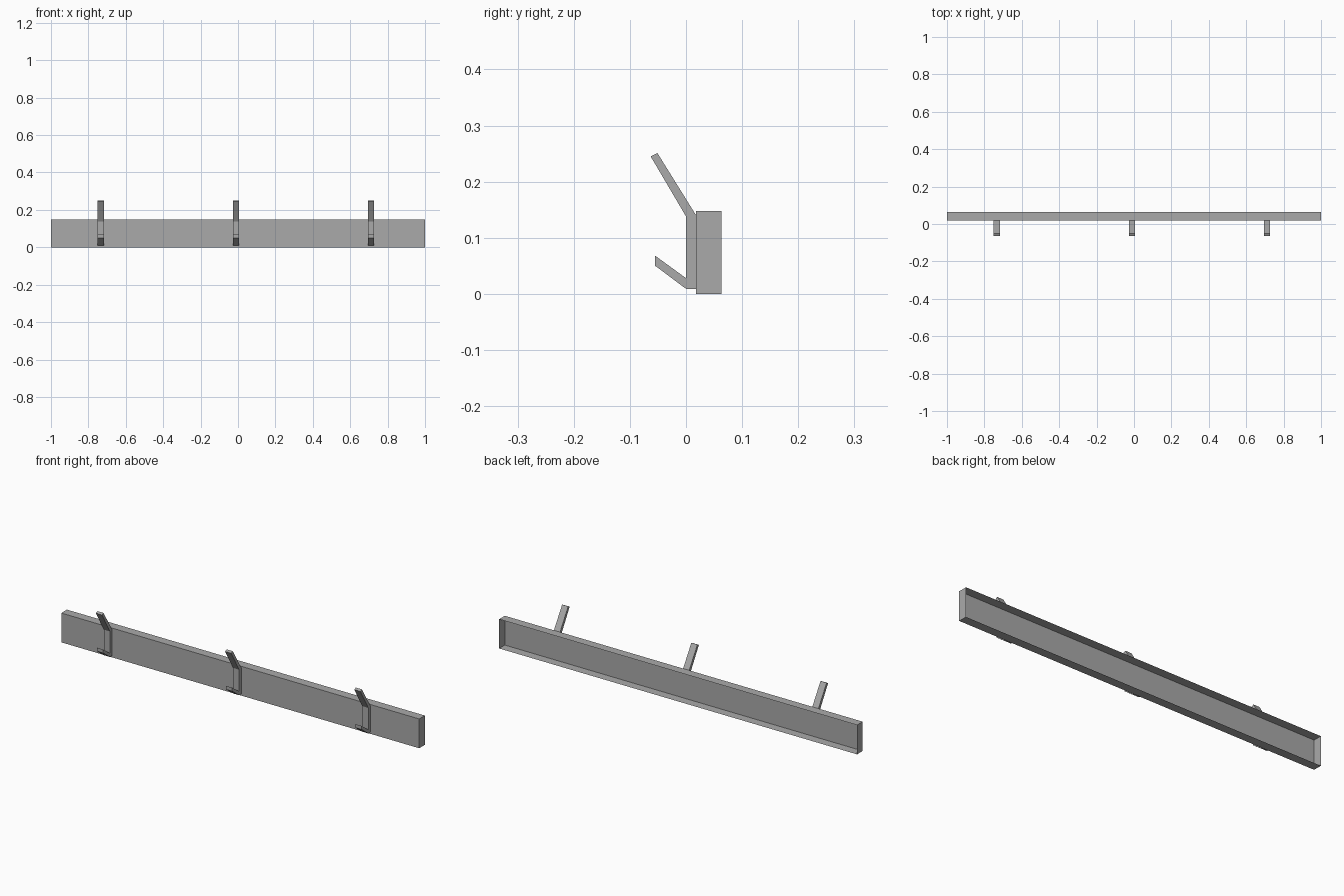
import bpy, bmesh
from mathutils import Vector

old = bpy.data.objects.get("Cube")
if old:
    bpy.data.objects.remove(old, do_unlink=True)

# Single grey finish
grey = bpy.data.materials.new("mid_grey")
grey.use_nodes = True
colour = (0.4, 0.4, 0.4, 1)
grey.diffuse_color = colour
grey.node_tree.nodes["Principled BSDF"].inputs["Base Color"].default_value = colour


def add_object(name, bm):
    mesh = bpy.data.meshes.new(name)
    bm.to_mesh(mesh)
    bm.free()
    mesh.materials.append(grey)
    obj = bpy.data.objects.new(name, mesh)
    bpy.context.collection.objects.link(obj)
    return obj


# Backing board: a thin shell, open at the back
front, back, height = 0.018, 0.063, 0.148
bm = bmesh.new()
bmesh.ops.create_cube(bm, size=1)
bmesh.ops.scale(bm, vec=(2, back - front, height), verts=bm.verts)
bmesh.ops.translate(bm, vec=(0, (front + back) / 2, height / 2), verts=bm.verts)
rear = [f for f in bm.faces if f.normal.y > 0.9]
bmesh.ops.delete(bm, geom=rear, context="FACES_ONLY")
add_object("backing_board", bm)

# Coat hook side profile (y, z): long upper arm, flat mount, short lower arm
profile = [(-0.063, 0.245), (0, 0.138), (0, 0.028), (-0.055, 0.068),
           (-0.055, 0.05), (0, 0.009), (front, 0.009), (front, 0.14),
           (-0.051, 0.251)]
hook_width = 0.034


def add_hook(name, x):
    bm = bmesh.new()
    side = bm.faces.new([bm.verts.new((x - hook_width / 2, y, z)) for y, z in profile])
    out = bmesh.ops.extrude_face_region(bm, geom=[side], use_keep_orig=True)
    moved = [v for v in out["geom"] if isinstance(v, bmesh.types.BMVert)]
    bmesh.ops.translate(bm, vec=Vector((hook_width, 0, 0)), verts=moved)
    bmesh.ops.recalc_face_normals(bm, faces=bm.faces)
    add_object(name, bm)


# Three evenly spaced hooks
for i, name in enumerate(("right_hook", "middle_hook", "left_hook")):
    add_hook(name, -0.011 + (i - 1) * 0.722)
